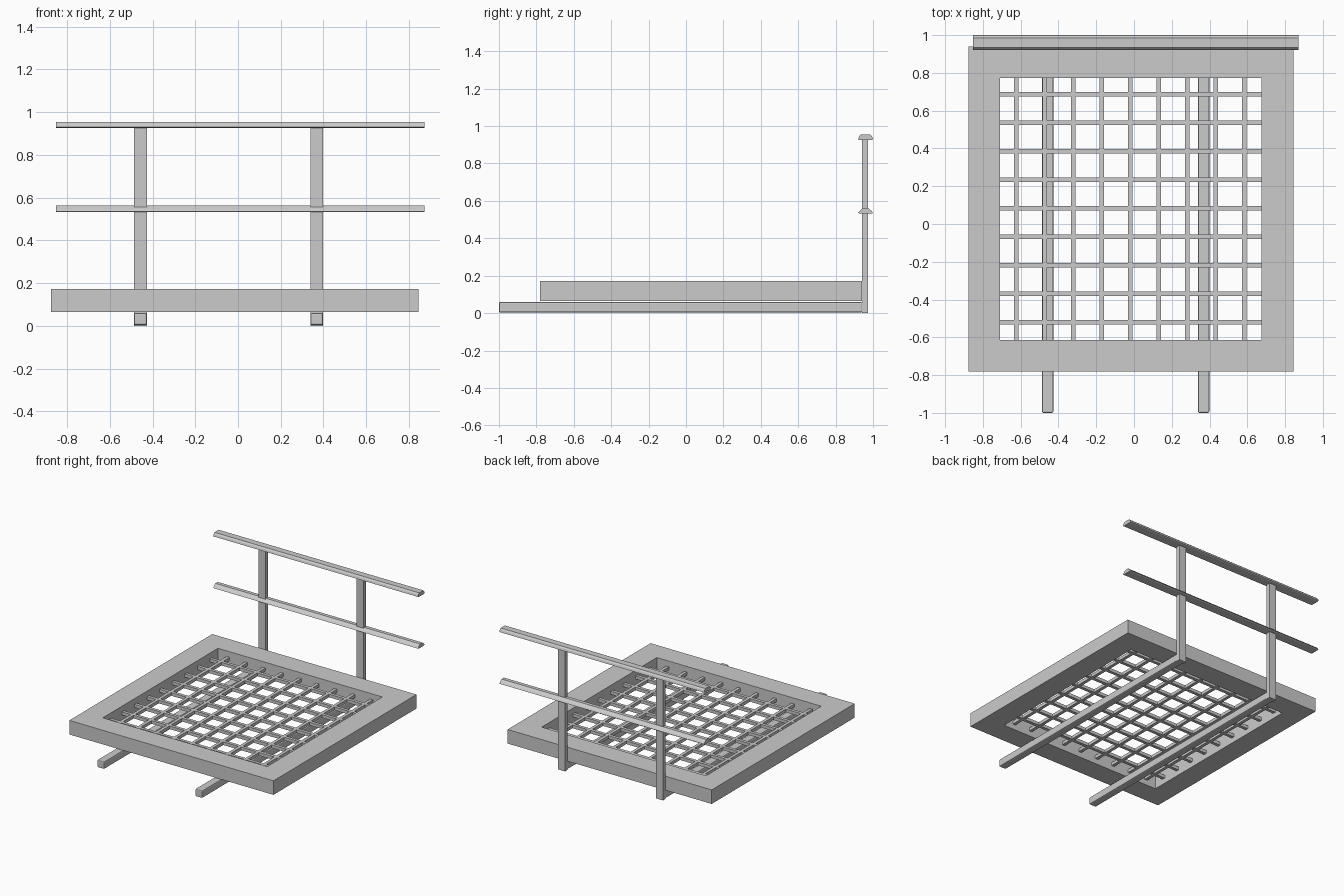
import bpy, bmesh

if "Cube" in bpy.data.objects:
    bpy.data.objects.remove(bpy.data.objects["Cube"])


def finish(bm, name, bevel=0):
    bmesh.ops.recalc_face_normals(bm, faces=bm.faces)
    me = bpy.data.meshes.new(name)
    bm.to_mesh(me)
    bm.free()
    ob = bpy.data.objects.new(name, me)
    bpy.context.collection.objects.link(ob)
    if bevel:
        m = ob.modifiers.new("edge_rounding", 'BEVEL')
        m.width = bevel
        m.segments = 2
    return ob


def add_box(bm, x0, x1, y0, y1, z0, z1):
    vs = bmesh.ops.create_cube(bm, size=1)["verts"]
    for v in vs:
        v.co = ((x0 + x1) / 2 + v.co.x * (x1 - x0),
                (y0 + y1) / 2 + v.co.y * (y1 - y0),
                (z0 + z1) / 2 + v.co.z * (z1 - z0))


def box(name, *dims, bevel=0):
    bm = bmesh.new()
    add_box(bm, *dims)
    return finish(bm, name, bevel)


def extrude_x(name, profile, x0, x1):
    bm = bmesh.new()
    f = bm.faces.new([bm.verts.new((x0, y, z)) for y, z in profile])
    ext = bmesh.ops.extrude_face_region(bm, geom=[f])["geom"]
    bmesh.ops.translate(bm, vec=(x1 - x0, 0, 0),
                        verts=[v for v in ext if isinstance(v, bmesh.types.BMVert)])
    return finish(bm, name)


# Platform frame: square ring
bm = bmesh.new()
rings = []
for x0, x1, y0, y1 in ((-0.875, 0.845, -0.78, 0.94), (-0.71, 0.675, -0.613, 0.773)):
    for z in (0.065, 0.172):
        rings.append([bm.verts.new((x, y, z)) for x, y in
                      ((x0, y0), (x1, y0), (x1, y1), (x0, y1))])
out_lo, out_hi, in_lo, in_hi = rings
for a, b in ((out_lo, out_hi), (out_hi, in_hi), (in_hi, in_lo), (in_lo, out_lo)):
    for i in range(4):
        j = (i + 1) % 4
        bm.faces.new((a[i], a[j], b[j], b[i]))
finish(bm, "platform_frame")

# Grating bars in both directions
bm = bmesh.new()
for i in range(9):
    x = -0.624 + i * 0.151
    y = -0.521 + i * 0.151
    add_box(bm, x - 0.012, x + 0.012, -0.63, 0.79, 0.105, 0.129)
    add_box(bm, -0.725, 0.69, y - 0.012, y + 0.012, 0.105, 0.129)
finish(bm, "grating")

# Support beams below and railing posts at the back
for side, x in (("left", -0.457), ("right", 0.369)):
    box(side + "_beam", x - 0.03, x + 0.03, -1, 0.943, 0.003, 0.06, bevel=0.008)
    box(side + "_post", x - 0.03, x + 0.03, 0.94, 0.972, 0, 0.932)

# Handrails: top one with a wide flat crown, lower one with a narrower crown
for name, z, crown in (("top_rail", 0.926, ((0.035, 0.018), (0.025, 0.029))),
                       ("middle_rail", 0.532, ((0.032, 0.014), (0.014, 0.030)))):
    half = [(0.032, 0), (0.040, 0.004), *crown]
    profile = [(0.96 + y, z + h) for y, h in half]
    profile += [(0.96 - y, z + h) for y, h in reversed(half)]
    extrude_x(name, profile, -0.853, 0.872)
